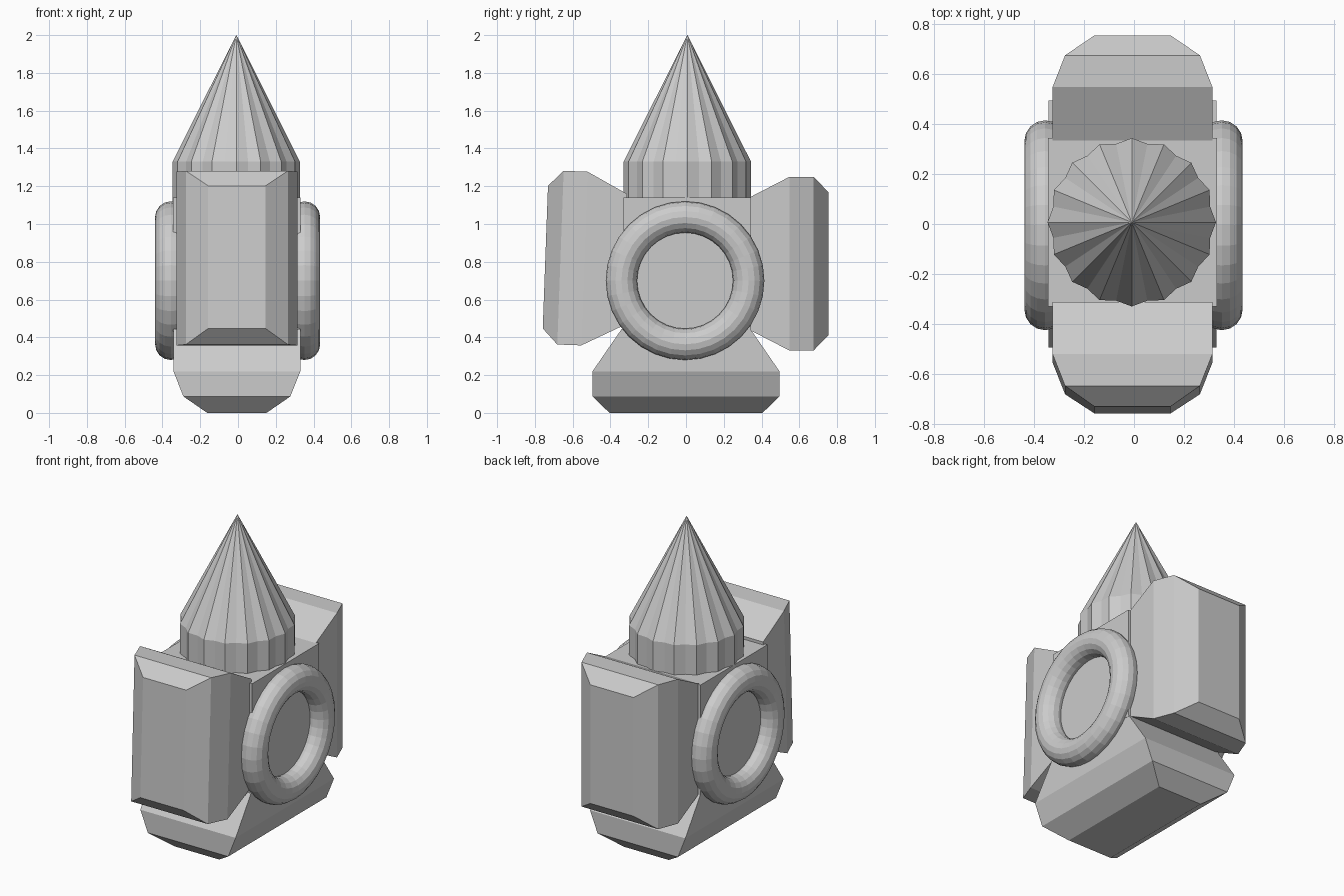
import bpy, bmesh, math
from mathutils import Vector, Matrix

if "Cube" in bpy.data.objects:
    bpy.data.objects.remove(bpy.data.objects["Cube"])

grey = bpy.data.materials.new("light_grey")
grey.diffuse_color = (0.6, 0.6, 0.6, 1)
grey.use_nodes = True
grey.node_tree.nodes["Principled BSDF"].inputs["Base Color"].default_value = grey.diffuse_color


def finish(name, bm):
    bmesh.ops.recalc_face_normals(bm, faces=bm.faces[:])
    mesh = bpy.data.meshes.new(name)
    bm.to_mesh(mesh)
    bm.free()
    mesh.materials.append(grey)
    obj = bpy.data.objects.new(name, mesh)
    bpy.context.collection.objects.link(obj)
    return obj


def loft(name, rings):
    """Skin a stack of equal-length vertex rings and cap both ends."""
    bm = bmesh.new()
    vs = [[bm.verts.new(p) for p in r] for r in rings]
    n = len(vs[0])
    for a, b in zip(vs, vs[1:]):
        for i in range(n):
            j = (i + 1) % n
            bm.faces.new((a[i], a[j], b[j], b[i]))
    bm.faces.new(vs[0])
    bm.faces.new(vs[-1])
    return finish(name, bm)


def flared_block(name, centre, out, length, rows):
    """rows: (distance outward, half length, half width in x)."""
    c, o, l = Vector(centre), Vector(out), Vector(length)
    x = Vector((1, 0, 0))
    loft(name, [[c + o * d + l * (h * s) + x * (w * t)
                 for s, t in ((-1, -1), (1, -1), (1, 1), (-1, 1))]
                for d, h, w in rows])


CX = -0.006

# central box
bm = bmesh.new()
bmesh.ops.create_cube(bm, size=1, matrix=Matrix.Translation((CX, 0.007, 0.785))
                      @ Matrix.Diagonal((0.675, 0.675, 0.71, 1)))
finish("core_box", bm)

# flared blocks at the back, front (slightly tilted) and bottom
side_rows = [(0.335, 0.35, 0.32), (0.548, 0.46, 0.32),
             (0.675, 0.46, 0.27), (0.755, 0.378, 0.152)]
flared_block("back_block", (CX, 0, 0.79), (0, 1, 0), (0, 0, 1), side_rows)
t = math.radians(2.1)
flared_block("front_block", (CX, 0.01, 0.797), (0, -math.cos(t), math.sin(t)),
             (0, math.sin(t), math.cos(t)), side_rows)
flared_block("bottom_block", (CX, 0, 0.785), (0, 0, -1), (0, 1, 0),
             [(0.34, 0.34, 0.336), (0.565, 0.495, 0.336),
              (0.698, 0.495, 0.283), (0.785, 0.405, 0.157)])

# fluted spire: short drum below a tall cone
SIDES = 32


def fluted_ring(scale, z):
    pts = []
    for i in range(SIDES):
        a = math.tau * i / SIDES
        r = (0.337 if i % 2 == 0 else 0.320) * scale
        pts.append((-0.009 + r * math.cos(a), 0.007 + r * math.sin(a), z))
    return pts


loft("spire", [fluted_ring(1, 1.12), fluted_ring(1, 1.33), fluted_ring(0.002, 2.0)])


# round ring on each side
def torus(name, x, major, minor, n=32, m=16):
    bm = bmesh.new()
    grid = []
    for i in range(n):
        a = math.tau * i / n
        row = []
        for k in range(m):
            b = math.tau * k / m
            r = major + minor * math.cos(b)
            row.append(bm.verts.new((x + minor * math.sin(b),
                                     -0.005 + r * math.cos(a), 0.70 + r * math.sin(a))))
        grid.append(row)
    for i in range(n):
        for k in range(m):
            i2, k2 = (i + 1) % n, (k + 1) % m
            bm.faces.new((grid[i][k], grid[i2][k], grid[i2][k2], grid[i][k2]))
    finish(name, bm)


for label, x in (("right", 0.352), ("left", -0.356)):
    torus(label + "_ring", x, 0.337, 0.083)
